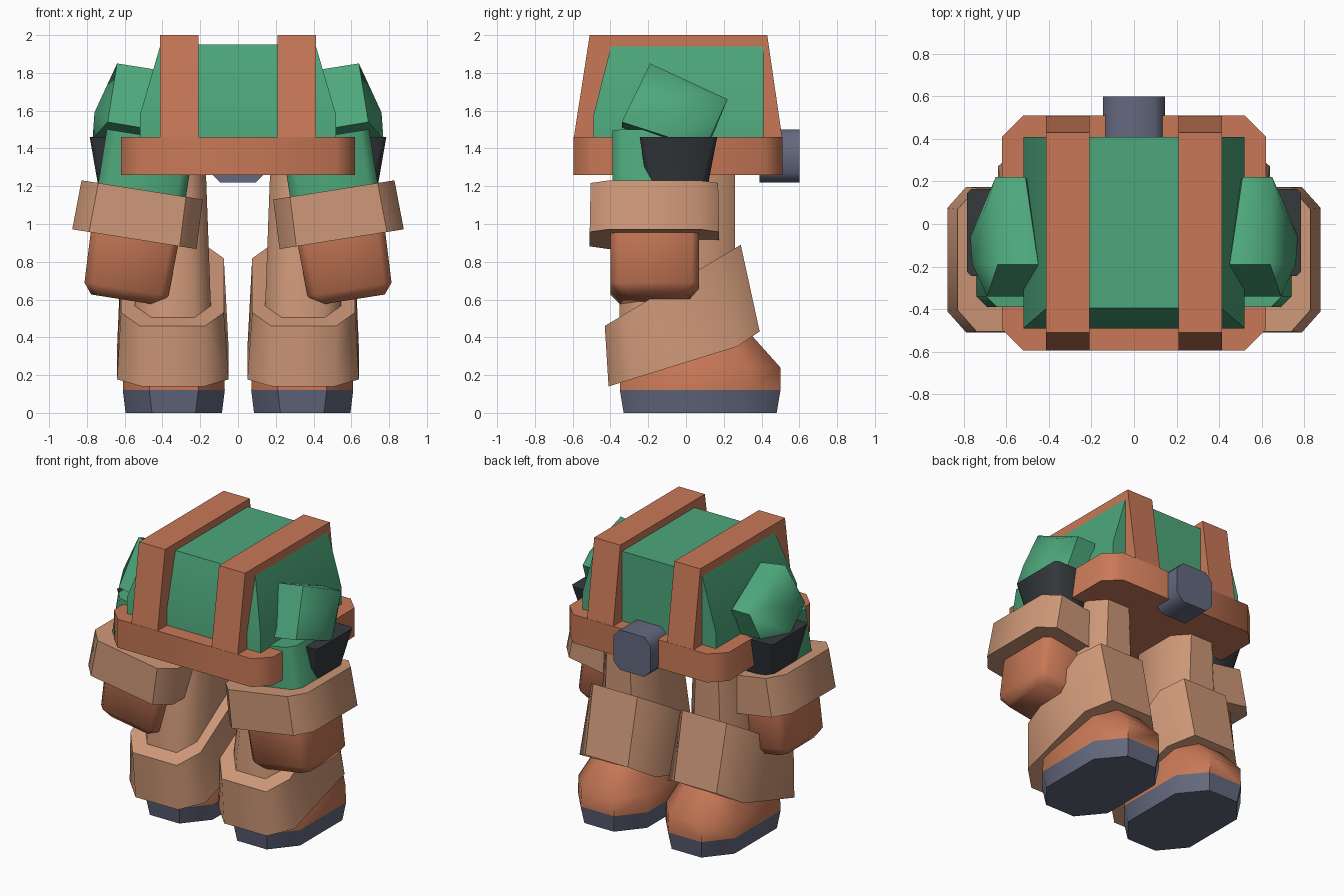
import bpy, bmesh, math

if "Cube" in bpy.data.objects:
    bpy.data.objects.remove(bpy.data.objects["Cube"])


def material(name, rgb):
    m = bpy.data.materials.new(name)
    m.diffuse_color = (*rgb, 1)
    m.use_nodes = True
    m.node_tree.nodes["Principled BSDF"].inputs["Base Color"].default_value = m.diffuse_color
    return m


GREEN = material("green cloth", (0.075, 0.39, 0.20))
BROWN = material("rust leather", (0.58, 0.19, 0.095))
TAN = material("tan cloth", (0.61, 0.31, 0.185))
SLATE = material("slate", (0.125, 0.14, 0.21))
BLACK = material("black pad", (0.035, 0.042, 0.048))


def finish(name, bm, mat):
    bmesh.ops.recalc_face_normals(bm, faces=bm.faces)
    me = bpy.data.meshes.new(name)
    bm.to_mesh(me)
    bm.free()
    me.materials.append(mat)
    ob = bpy.data.objects.new(name, me)
    bpy.context.collection.objects.link(ob)
    bpy.ops.object.select_all(action='DESELECT')
    bpy.context.view_layer.objects.active = ob
    ob.select_set(True)
    bpy.ops.object.shade_smooth_by_angle(angle=math.radians(48))
    return ob


def loft(name, rings, mat, side=1):
    """Skin a stack of equal point rings and cap both ends."""
    bm = bmesh.new()
    vs = [[bm.verts.new((x * side, y, z)) for x, y, z in r] for r in rings]
    n = len(vs[0])
    for a, b in zip(vs, vs[1:]):
        for i in range(n):
            j = (i + 1) % n
            bm.faces.new((a[i], a[j], b[j], b[i]))
    bm.faces.new(vs[0])
    bm.faces.new(vs[-1])
    return finish(name, bm, mat)


def hull(name, pts, mat, side=1):
    bm = bmesh.new()
    for x, y, z in pts:
        bm.verts.new((x * side, y, z))
    bmesh.ops.convex_hull(bm, input=bm.verts)
    bmesh.ops.dissolve_limit(bm, angle_limit=0.03, verts=bm.verts, edges=bm.edges)
    return finish(name, bm, mat)


def rect(x0, x1, y0, y1, z):
    return [(x0, y0, z), (x1, y0, z), (x1, y1, z), (x0, y1, z)]


def octo(x0, x1, y0, y1, cx, cy, z):
    """Rectangle with cut corners; z may be a number or a function of y."""
    f = z if callable(z) else (lambda y: z)
    p = [(x0 + cx, y0), (x1 - cx, y0), (x1, y0 + cy), (x1, y1 - cy),
         (x1 - cx, y1), (x0 + cx, y1), (x0, y1 - cy), (x0, y0 + cy)]
    return [(x, y, f(y)) for x, y in p]


# Torso and belt
loft("torso", [rect(-.52, .52, -.49, .41, 1.3), rect(-.52, .52, -.49, .41, 1.575),
               rect(-.41, .41, -.395, .41, 1.95)], GREEN)
loft("belt", [octo(-.62, .62, -.595, .51, .1, .1, z) for z in (1.26, 1.46)], BROWN)

# Buckle block on the toe side
loft("buckle", [[(x, y, z + 1.36) for x, z, _ in octo(-.145, .145, -.14, .14, .05, .05, 0)]
                for y in (.39, .6)], SLATE)

# Shoulder straps
for side, label in ((1, "right"), (-1, "left")):
    loft(label + "_strap", [rect(.21, .413, -.595, .51, 1.45),
                            rect(.21, .413, -.51, .43, 2.0)], BROWN, side)

# Arm frame: tilted outward about the cuff centre
ANG = math.radians(9)


def arm(ring):
    c, s = math.cos(ANG), math.sin(ANG)
    return [(.528 + u * c - w * s, y, 1.05 + u * s + w * c) for u, y, w in ring]


def cuff_top(y):
    return .46 + .597 * (y + .43)


def cuff_bottom(y):
    return .14 + .31 * (y + .41) if y < .28 else .351 + .66 * (y - .27)


for side, label in ((1, "right"), (-1, "left")):
    # Leg and boot
    loft(label + "_leg", [octo(.13, .56, -.36, .26, .09, .1, .3),
                          octo(.145, .545, -.35, .26, .09, .1, .6),
                          octo(.17, .52, -.25, .26, .09, .1, 1.28)], TAN, side)
    loft(label + "_leg_cuff", [octo(.05, .64, -.41, .39, .13, .12, cuff_bottom),
                               octo(.075, .62, -.43, .29, .1, .12, cuff_top)], TAN, side)
    loft(label + "_sole", [octo(.085, .595, -.33, .48, .14, .17, 0),
                           octo(.07, .61, -.35, .5, .14, .17, .12)], SLATE, side)
    loft(label + "_boot", [octo(.07, .61, -.35, .5, .14, .17, .12),
                           octo(.075, .605, -.35, .5, .14, .17, .24),
                           octo(.15, .53, -.3, .33, .1, .12, .43)], BROWN, side)

    # Shoulder
    hull(label + "_shoulder",
         [(.51, .22, 1.66), (.65, .22, 1.66), (.64, -.19, 1.85), (.45, -.19, 1.82),
          (.69, -.34, 1.54), (.45, -.34, 1.5), (.76, -.19, 1.59), (.77, -.06, 1.45),
          (.70, .07, 1.69), (.67, .12, 1.44), (.45, .12, 1.42)], GREEN, side)
    # Sleeve, cuff and hand
    loft(label + "_sleeve", [arm(octo(-.235, .235, -.39, .08, .05, .05, w))
                             for w in (.05, .42)], GREEN, side)
    loft(label + "_arm_cuff", [arm(octo(-.333, .333, -.51, .175, .09, .1, -.132)),
                               arm(octo(-.325, .325, -.505, .17, .09, .1, .132))], TAN, side)
    loft(label + "_hand", [arm(octo(-.18, .18, -.35, .02, .04, .04, -.457)),
                           arm(octo(-.225, .225, -.4, .07, .04, .04, -.40)),
                           arm(octo(-.235, .235, -.4, .07, .04, .04, -.1))], BROWN, side)
    # Elbow pad
    loft(label + "_elbow_pad", [octo(.46, .74, -.205, .115, .04, .04, 1.2),
                                octo(.48, .785, -.245, .165, .02, .02, 1.46)], BLACK, side)
